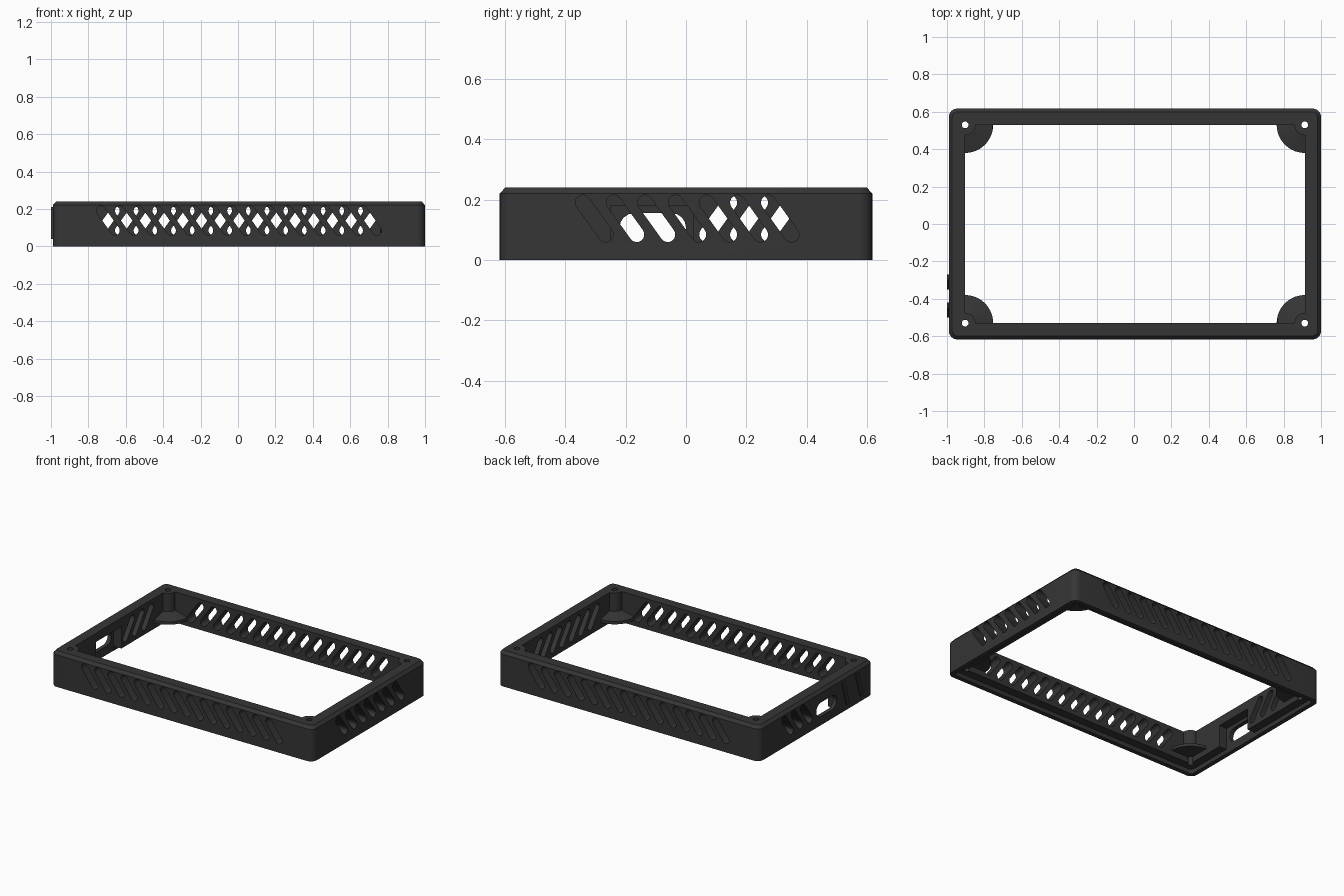
import bpy, bmesh, math
from mathutils import Matrix, Vector

if "Cube" in bpy.data.objects:
    bpy.data.objects.remove(bpy.data.objects["Cube"])

CX, HX, HY, H = 0.005, 0.995, 0.617, 0.24   # body centre, half sizes, height
IX, IY = 0.908, 0.53                        # inner opening half sizes

dark = bpy.data.materials.new("charcoal plastic")
dark.diffuse_color = (0.036, 0.036, 0.036, 1)
dark.use_nodes = True
dark.node_tree.nodes["Principled BSDF"].inputs["Base Color"].default_value = dark.diffuse_color


def make(name, bm):
    bmesh.ops.recalc_face_normals(bm, faces=bm.faces)
    me = bpy.data.meshes.new(name)
    bm.to_mesh(me)
    bm.free()
    ob = bpy.data.objects.new(name, me)
    me.materials.append(dark)
    bpy.context.collection.objects.link(ob)
    return ob


def loft(bm, rings):
    """Closed solid from stacked rings with equal point counts."""
    vs = [[bm.verts.new(p) for p in r] for r in rings]
    n = len(vs[0])
    for a, b in zip(vs, vs[1:]):
        for i in range(n):
            bm.faces.new((a[i], a[(i + 1) % n], b[(i + 1) % n], b[i]))
    bm.faces.new(vs[0][::-1])
    bm.faces.new(vs[-1])


def round_rect(hx, hy, r, z, steps=6):
    pts = []
    for k, (sx, sy) in enumerate(((1, 1), (-1, 1), (-1, -1), (1, -1))):
        for i in range(steps + 1):
            a = (k + i / steps) * math.pi / 2
            pts.append(Vector((CX + sx * (hx - r) + r * math.cos(a),
                               sy * (hy - r) + r * math.sin(a), z)))
    return pts


def boolean(target, cutter, op):
    m = target.modifiers.new(op.lower(), 'BOOLEAN')
    m.operation, m.object, m.solver = op, cutter, 'EXACT'
    bpy.context.view_layer.objects.active = target
    bpy.ops.object.modifier_apply(modifier=m.name)
    bpy.data.objects.remove(cutter)


def box(bm, lo, hi):
    loft(bm, [[(lo[0], lo[1], z), (hi[0], lo[1], z), (hi[0], hi[1], z), (lo[0], hi[1], z)]
              for z in (lo[2], hi[2])])


def capsule(bm, mat, dx, dz, r):
    """Stadium prism through local y, leaning left at its top."""
    ang = math.atan2(dz, -dx)
    pts = []
    for end in (1, -1):
        for i in range(9):
            a = ang + (0 if end == 1 else math.pi) - math.pi / 2 + math.pi * i / 8
            pts.append((-end * dx + r * math.cos(a), end * dz + r * math.sin(a)))
    loft(bm, [[mat @ Vector((x, y, z)) for x, z in pts] for y in (-0.06, 0.14)])


# Frame with chamfered top edge
bm = bmesh.new()
loft(bm, [round_rect(HX, HY, 0.045, 0), round_rect(HX, HY, 0.045, H - 0.02),
          round_rect(HX - 0.018, HY - 0.018, 0.03, H)])
frame = make("vented_frame", bm)

# Central opening
bm = bmesh.new()
box(bm, (CX - IX, -IY, -0.1), (CX + IX, IY, 0.4))
boolean(frame, make("opening_cutter", bm), 'DIFFERENCE')

# Bottom rebate leaving a thin outer lip
bm = bmesh.new()
loft(bm, [round_rect(HX - 0.03, HY - 0.03, 0.025, z) for z in (-0.1, 0.03)])
boolean(frame, make("rebate_cutter", bm), 'DIFFERENCE')

# Corner screw posts flaring into round feet, clipped inside the walls
bm = bmesh.new()
for sx in (1, -1):
    for sy in (1, -1):
        rings = []
        for r, z in ((0.15, 0.07), (0.15, 0.09), (0.055, 0.115), (0.055, H)):
            ring = []
            for i in range(64):
                a = 2 * math.pi * (i + 0.5) / 64
                ring.append((CX + sx * (IX + min(r * math.cos(a), 0.045 + 0.001 * math.cos(a))),
                             sy * (IY + min(r * math.sin(a), 0.045 + 0.001 * math.sin(a))), z))
            rings.append(ring)
        loft(bm, rings)
boolean(frame, make("corner_posts", bm), 'UNION')

# Screw holes
bm = bmesh.new()
for sx in (1, -1):
    for sy in (1, -1):
        bmesh.ops.create_cone(bm, cap_ends=True, segments=24, radius1=0.018, radius2=0.018,
                              depth=0.8, matrix=Matrix.Translation((CX + sx * IX, sy * IY, 0.1)))
boolean(frame, make("screw_hole_cutter", bm), 'DIFFERENCE')

# Pocket behind the port
bm = bmesh.new()
box(bm, (CX - HX + 0.028, -0.25, -0.02), (-0.85, 0.025, 0.18))
boolean(frame, make("pocket_cutter", bm), 'DIFFERENCE')

# Slanted vents on all four walls and the rounded port opening
bm = bmesh.new()


def wall(turn, along, dist):
    return (Matrix.Translation((CX, 0, 0)) @ Matrix.Rotation(turn, 4, 'Z')
            @ Matrix.Translation((along, -dist, 0.1375)))


for k in range(15):
    for turn in (0, math.pi):
        capsule(bm, wall(turn, (k - 7) * 0.1, HY), 0.038, 0.053, 0.025)
for k in range(7):
    y = 0.004 + (k - 3) * 0.1025
    capsule(bm, wall(math.pi / 2, y, HX), 0.038, 0.053, 0.025)
    if k > 3:
        capsule(bm, wall(-math.pi / 2, -y, HX), 0.038, 0.053, 0.025)
port = wall(-math.pi / 2, 0.11, HX) @ Matrix.Translation((0, 0, -0.03))
capsule(bm, port, 0.062, 0.0, 0.048)
boolean(frame, make("vent_cutter", bm), 'DIFFERENCE')

# Raised plain slanted ribs on the left wall
bm = bmesh.new()
for y in (-0.31, -0.46):
    x0, x1 = -1.0, CX - HX + 0.005
    loft(bm, [[(x0, y + s - 0.015, z), (x1, y + s - 0.015, z),
               (x1, y + s + 0.015, z), (x0, y + s + 0.015, z)]
              for s, z in ((-0.025, 0.04), (0.025, 0.21))])
make("raised_ribs", bm)

# Smooth rounded corners and posts, keep crisp edges
bpy.ops.object.select_all(action='DESELECT')
frame.select_set(True)
bpy.context.view_layer.objects.active = frame
bpy.ops.object.shade_smooth_by_angle(angle=math.radians(30))
